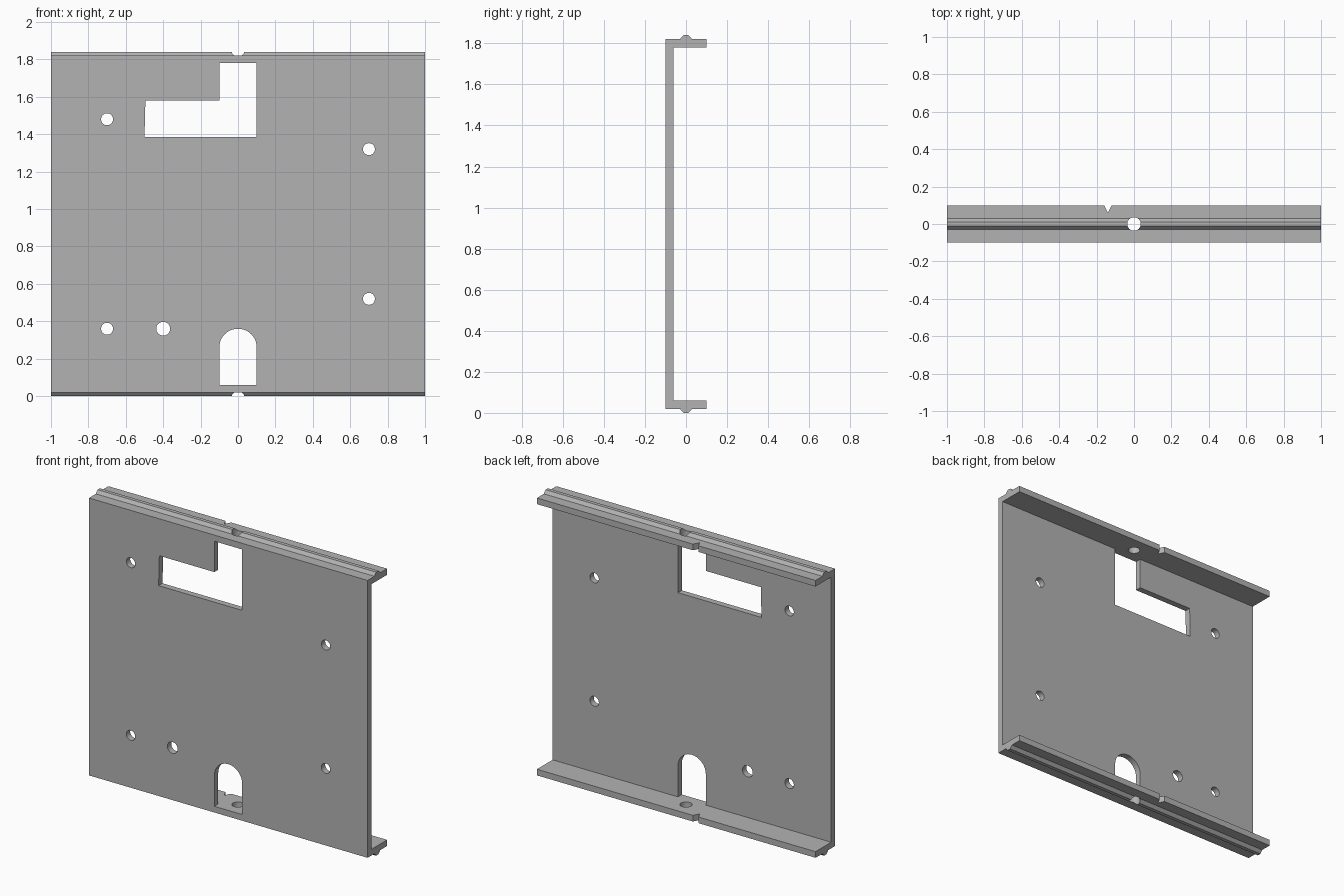
import bpy
import bmesh
from math import cos, sin, pi, radians
from mathutils import Vector

cube = bpy.data.objects.get("Cube")
if cube:
    bpy.data.objects.remove(cube, do_unlink=True)

grey = bpy.data.materials.new("plain grey")
grey.use_nodes = True
colour = (0.45, 0.45, 0.45, 1)
grey.diffuse_color = colour
grey.node_tree.nodes["Principled BSDF"].inputs["Base Color"].default_value = colour


def prism(name, points, sweep):
    """Solid made by sweeping a closed outline along a vector."""
    bm = bmesh.new()
    face = bm.faces.new([bm.verts.new(p) for p in points])
    swept = bmesh.ops.extrude_face_region(bm, geom=[face])["geom"]
    bmesh.ops.translate(bm, vec=Vector(sweep),
                        verts=[v for v in swept if isinstance(v, bmesh.types.BMVert)])
    bmesh.ops.recalc_face_normals(bm, faces=bm.faces)
    mesh = bpy.data.meshes.new(name)
    bm.to_mesh(mesh)
    bm.free()
    mesh.materials.append(grey)
    obj = bpy.data.objects.new(name, mesh)
    bpy.context.collection.objects.link(obj)
    return obj


def arc(x, y, radius, end=2 * pi, steps=32):
    return [(x + radius * cos(end * i / steps), y + radius * sin(end * i / steps))
            for i in range(steps + (end < 6))]


# Channel section: upper half, mirrored to the lower half
HEIGHT = 1.84
half = [(-0.06, 1.78), (0.1, 1.78), (0.1, 1.82), (0.03, 1.82),
        (0.012, HEIGHT), (-0.012, HEIGHT), (-0.03, 1.82), (-0.1, 1.82)]
section = half + [(y, HEIGHT - z) for y, z in reversed(half)]
panel = prism("channel_panel", [(-1, y, z) for y, z in section], (2, 0, 0))

cutters = []


def cut_front(name, outline):
    cutters.append(prism(name, [(x, -0.2, z) for x, z in outline], (0, 0.17, 0)))


def cut_down(name, outline):
    cutters.append(prism(name, [(x, y, -0.1) for x, y in outline], (0, 0, 2.1)))


# Stepped window and arched doorway
cut_front("window_cutter", [(-0.5, 1.385), (0.1, 1.385), (0.1, 1.78),
                            (-0.1, 1.78), (-0.1, 1.58), (-0.495, 1.58)])
cut_front("arch_cutter", [(-0.1, 0.06), (0.1, 0.06)] + arc(0, 0.26, 0.1, pi))

# Round holes in the panel
for x, z, radius in [(-0.7, 1.48, 0.032), (0.7, 1.32, 0.032), (0.7, 0.52, 0.032),
                     (-0.7, 0.36, 0.032), (-0.4, 0.36, 0.037)]:
    cut_front("hole_cutter", arc(x, z, radius))

# Round hole and edge notch through both flanges
cut_down("flange_hole_cutter", arc(0, 0, 0.036))
cut_down("notch_cutter", [(-0.14, 0.06), (-0.11, 0.12), (-0.17, 0.12)])

for cutter in cutters:
    cutter.hide_render = True
    cutter.hide_viewport = True
    mod = panel.modifiers.new(cutter.name, "BOOLEAN")
    mod.operation = "DIFFERENCE"
    mod.solver = "EXACT"
    mod.object = cutter

# Bake the cuts, then remove the cutters
bpy.context.view_layer.update()
cut_mesh = bpy.data.meshes.new_from_object(
    panel.evaluated_get(bpy.context.evaluated_depsgraph_get()))
panel.modifiers.clear()
panel.data = cut_mesh
for cutter in cutters:
    bpy.data.objects.remove(cutter, do_unlink=True)

bpy.context.view_layer.objects.active = panel
panel.select_set(True)
bpy.ops.object.shade_smooth_by_angle(angle=radians(30))
